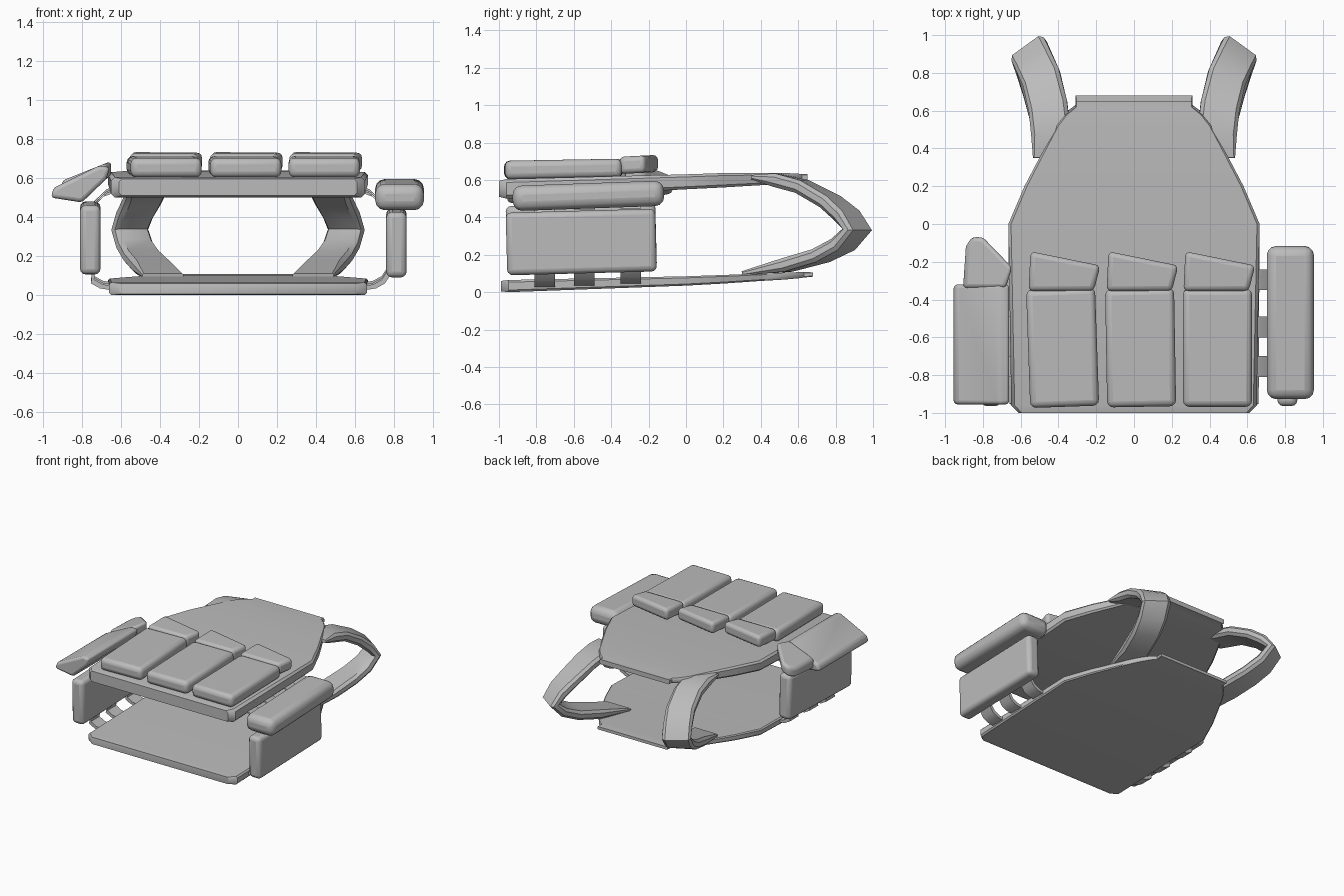
import bpy, bmesh, math
from mathutils import Vector, Matrix

cube = bpy.data.objects.get("Cube")
if cube:
    bpy.data.objects.remove(cube, do_unlink=True)

grey = bpy.data.materials.new("fabric grey")
grey.use_nodes = True
grey.diffuse_color = (0.5, 0.5, 0.5, 1)
grey.node_tree.nodes["Principled BSDF"].inputs["Base Color"].default_value = (0.5, 0.5, 0.5, 1)


def finish(name, bm, bevel=0, segments=3):
    """Turn a bmesh into a smooth shaded, optionally rounded object."""
    bmesh.ops.recalc_face_normals(bm, faces=bm.faces)
    mesh = bpy.data.meshes.new(name)
    bm.to_mesh(mesh)
    bm.free()
    mesh.materials.append(grey)
    obj = bpy.data.objects.new(name, mesh)
    bpy.context.collection.objects.link(obj)
    if bevel:
        mod = obj.modifiers.new("rounding", "BEVEL")
        mod.width, mod.segments = bevel, segments
        mod.limit_method, mod.angle_limit = "ANGLE", math.radians(35)
    bpy.ops.object.select_all(action="DESELECT")
    obj.select_set(True)
    bpy.context.view_layer.objects.active = obj
    bpy.ops.object.shade_smooth_by_angle(angle=math.radians(40))
    return obj


def loft(name, rings, bevel=0):
    """Skin a row of equal-sized rings and cap both ends."""
    bm = bmesh.new()
    rows = [[bm.verts.new(p) for p in ring] for ring in rings]
    for a, b in zip(rows, rows[1:]):
        for i in range(len(a)):
            j = (i + 1) % len(a)
            bm.faces.new((a[i], a[j], b[j], b[i]))
    bm.faces.new(rows[0])
    bm.faces.new(rows[-1])
    return finish(name, bm, bevel)


def ring(centre, wide, thick, corner=0.35):
    """Rectangle with cut corners, given by two half-extent vectors."""
    c, w, t = Vector(centre), Vector(wide), Vector(thick)
    k = 1 - corner
    cut = max(0, 1 - corner * t.length / w.length)
    pts = [(1, k), (cut, 1), (-cut, 1), (-1, k), (-1, -k), (-cut, -1), (cut, -1), (1, -k)]
    return [c + w * a + t * b for a, b in pts]


def padded_box(name, centre, size, bevel, pitch=0, yaw=0):
    bm = bmesh.new()
    bmesh.ops.create_cube(bm, size=1, matrix=Matrix.Translation(centre)
                          @ Matrix.Rotation(math.radians(yaw), 4, "Z")
                          @ Matrix.Rotation(math.radians(pitch), 4, "X")
                          @ Matrix.Diagonal((*size, 1)))
    return finish(name, bm, bevel)


def plate(name, stations):
    """Body panel from rows of y, half width, bottom z, top z."""
    loft(name, [ring((0, y, (lo + hi) / 2), (w, 0, 0), (0, 0, (hi - lo) / 2))
                for y, w, lo, hi in stations])


# Front and back panels of the vest
plate("front_panel", [(-1, 0.61, 0.51, 0.595), (-0.96, 0.65, 0.5, 0.605), (0, 0.665, 0.55, 0.63),
                      (0.2, 0.58, 0.56, 0.637), (0.4, 0.475, 0.572, 0.638), (0.52, 0.41, 0.58, 0.637),
                      (0.58, 0.36, 0.59, 0.635), (0.62, 0.31, 0.595, 0.632), (0.65, 0.31, 0.595, 0.632)])
plate("back_panel", [(-0.99, 0.61, 0.005, 0.06), (-0.95, 0.66, 0, 0.065), (0, 0.665, 0.035, 0.085),
                     (0.2, 0.58, 0.046, 0.092), (0.4, 0.475, 0.06, 0.1), (0.52, 0.41, 0.067, 0.104),
                     (0.6, 0.35, 0.074, 0.107), (0.63, 0.31, 0.078, 0.108), (0.68, 0.31, 0.083, 0.106)])

# Shoulder straps, bowed outward and twisted at the far end
PATH = [(0.43, 0.35, 0.615), (0.44, 0.48, 0.6), (0.455, 0.62, 0.565), (0.49, 0.77, 0.485),
        (0.53, 0.86, 0.41), (0.555, 0.915, 0.335), (0.53, 0.84, 0.255), (0.49, 0.72, 0.195),
        (0.44, 0.54, 0.145), (0.385, 0.3, 0.1)]
YAW = [0, -8, -16, -26, -33, -36, -33, -26, -16, 0]
for side, label in ((1, "left"), (-1, "right")):
    rings = []
    for i, p in enumerate(PATH):
        tangent = Vector(PATH[min(i + 1, len(PATH) - 1)]) - Vector(PATH[max(i - 1, 0)])
        a = math.radians(YAW[i])
        wide = Vector((math.cos(a), math.sin(a), 0))
        thick = wide.cross(tangent).normalized()
        half = 0.012 if i in (0, len(PATH) - 1) else 0.036
        rings.append([Vector((v.x * side, v.y, v.z))
                      for v in ring(p, wide * 0.105, thick * half, 0.55)])
    loft(label + "_shoulder_strap", rings)


def flap(name, outline, height, thickness, bevel):
    """Flat outline raised to a sloping surface height(x, y)."""
    loft(name, [[(x, y, height(x, y) + dz) for x, y in outline] for dz in (0, thickness)], bevel)


# Three front pouches with slanted closing flaps
for i, (x, yaw) in enumerate(((-0.378, 2), (0.035, 1), (0.442, 0))):
    padded_box(f"front_pouch_{i + 1}", (x, -0.655, 0.658), (0.365, 0.625, 0.1), 0.032, 1, yaw)
    flap(f"front_pouch_flap_{i + 1}",
         [(x - 0.18, -0.355), (x + 0.165, -0.355), (x + 0.2, -0.22), (x - 0.17, -0.145)],
         lambda px, py: 0.632 + (py + 0.355) * 0.05, 0.092, 0.026)

# Left side pouch and its lid
padded_box("left_side_pouch", (0.812, -0.56, 0.268), (0.105, 0.8, 0.335), 0.03, 1.5)
padded_box("left_pouch_lid", (0.828, -0.522, 0.515), (0.25, 0.81, 0.135), 0.05, 2)

# Right side pouch with its lid tipped outward
padded_box("right_side_pouch", (-0.757, -0.56, 0.293), (0.105, 0.8, 0.355), 0.03, 1.5)
SECTION = [(-0.96, 0.5), (-0.8, 0.475), (-0.675, 0.595), (-0.655, 0.655), (-0.71, 0.665), (-0.945, 0.55)]
loft("right_pouch_lid", [[(x, y, z) for x, z in SECTION] for y in (-0.955, -0.32)], 0.02)
flap("right_pouch_lid_tip",
     [(-0.905, -0.34), (-0.68, -0.34), (-0.645, -0.23), (-0.8, -0.07), (-0.86, -0.07), (-0.89, -0.12)],
     lambda x, y: 0.505 + (x + 0.905) * 0.4, 0.08, 0.022)

# Webbing loops joining the side pouches to both panels
for side, label, x, top in ((1, "left", 0.79, 0.43), (-1, "right", 0.74, 0.45)):
    for i, y in enumerate((-0.755, -0.545, -0.295)):
        rise = (y + 1) * 0.04
        for part, path in (("lower", [(0.64, 0.025), (0.7, 0.035), (0.745, 0.06), (x, 0.13)]),
                           ("upper", [(0.64, 0.52), (0.68, 0.505), (0.71, 0.475), (x, top)])):
            loft(f"{label}_{part}_webbing_{i + 1}",
                 [[(side * (px + dx), y + dy, pz + rise + dz)
                   for dx, dy, dz in ((-0.008, -0.055, 0.01), (-0.008, 0.055, 0.01),
                                      (0.008, 0.055, -0.01), (0.008, -0.055, -0.01))]
                  for px, pz in path])
